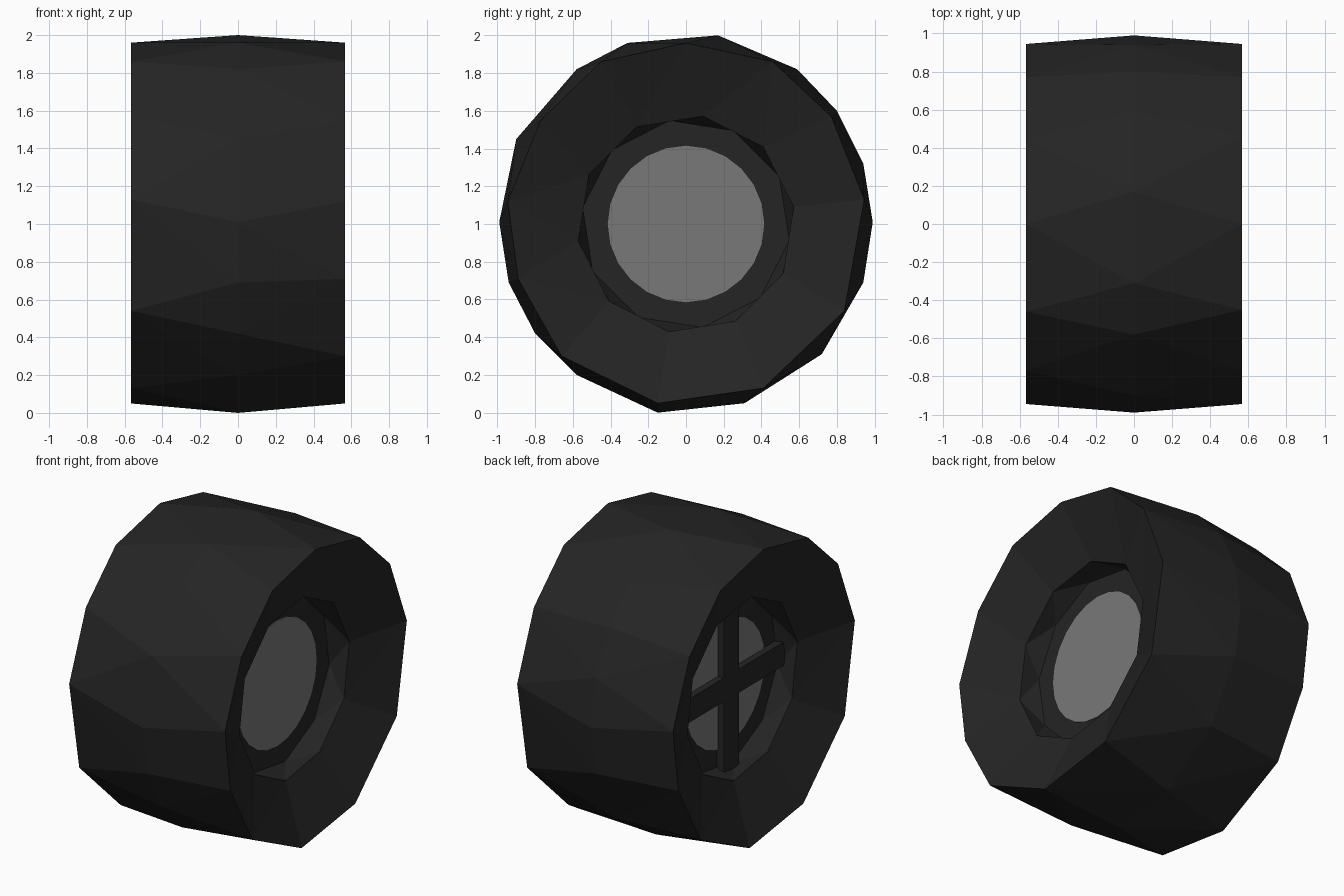
import bpy, bmesh, math

if "Cube" in bpy.data.objects:
    bpy.data.objects.remove(bpy.data.objects["Cube"])


def material(name, v):
    m = bpy.data.materials.new(name)
    m.diffuse_color = (v, v, v, 1)
    m.use_nodes = True
    m.node_tree.nodes["Principled BSDF"].inputs["Base Color"].default_value = m.diffuse_color
    return m


rubber = material("black rubber", 0.018)
metal = material("grey hubcap", 0.19)


def add_object(name, bm, mat):
    bmesh.ops.recalc_face_normals(bm, faces=bm.faces[:])
    me = bpy.data.meshes.new(name)
    bm.to_mesh(me)
    bm.free()
    me.materials.append(mat)
    ob = bpy.data.objects.new(name, me)
    bpy.context.collection.objects.link(ob)
    return ob


def angle(p):
    return math.atan2(p[1] - 1, p[0]) % math.tau


def ring(bm, x, pts):
    """Ring of vertices in the plane x, sorted by angle about the axle."""
    return [bm.verts.new((x, y, z)) for y, z in sorted(pts, key=angle)]


def polygon(n, r, start):
    angs = [math.radians(start) + math.tau * i / n for i in range(n)]
    return [(r * math.cos(a), 1 + r * math.sin(a)) for a in angs]


def zip_rings(bm, a, b):
    """Triangle strip between two rings with different point counts."""
    n, m, i, j = len(a), len(b), 0, 0

    def ang(r, k):
        return angle(r[k % len(r)].co[1:]) + math.tau * (k // len(r))

    while i < n or j < m:
        if j == m or (i < n and ang(a, i) + ang(a, i + 1) < ang(b, j) + ang(b, j + 1)):
            bm.faces.new((a[i % n], a[(i + 1) % n], b[j % m]))
            i += 1
        else:
            bm.faces.new((a[i % n], b[(j + 1) % m], b[j % m]))
            j += 1


def mirror_y(pts):
    return [(-y, z) for y, z in pts]


# Tyre outlines (y, z): irregular crown and shoulder
crown = [(0.17, 2.0), (-0.31, 1.96), (-0.58, 1.82), (-0.9, 1.45), (-0.99, 1.01),
         (-0.94, 0.69), (-0.8, 0.42), (-0.58, 0.2), (-0.15, 0.0), (0.31, 0.05),
         (0.72, 0.31), (0.94, 0.69), (0.99, 1.01), (0.94, 1.32), (0.8, 1.6), (0.59, 1.82)]
shoulder = [(0.0, 1.96), (0.46, 1.86), (0.77, 1.57), (0.945, 1.13), (0.84, 0.54),
            (0.41, 0.13), (-0.15, 0.05), (-0.66, 0.3), (-0.89, 0.71), (-0.945, 1.12),
            (-0.77, 1.55), (-0.45, 1.86)]
FLOOR = 0.28

# Tyre: crown, then dished sidewall, recess wall and hub floor on each side
bm = bmesh.new()
mid = ring(bm, 0, crown)
for s in (1, -1):
    prev = mid
    for x, pts in ((0.567, shoulder),
                   (0.41, polygon(10, 0.578, 9)),
                   (FLOOR, polygon(10, 0.555, 27))):
        nxt = ring(bm, s * x, pts if s > 0 else mirror_y(pts))
        zip_rings(bm, prev, nxt)
        prev = nxt
    bm.faces.new(prev)
add_object("tyre", bm, rubber)

# Hubcap discs: thin plates on the hub floors
for s, name in ((1, "right_hubcap"), (-1, "left_hubcap")):
    bm = bmesh.new()
    inner = ring(bm, s * (FLOOR - 0.002), polygon(24, 0.415, 0))
    outer = ring(bm, s * (FLOOR + 0.006), polygon(24, 0.415, 0))
    zip_rings(bm, inner, outer)
    bm.faces.new(inner)
    bm.faces.new(outer)
    add_object(name, bm, metal)

# Crossed spokes on the left side
for name, size in (("upright_spoke", (0.06, 0.155, 1.16)), ("level_spoke", (0.06, 1.16, 0.155))):
    bm = bmesh.new()
    bmesh.ops.create_cube(bm, size=1)
    bmesh.ops.scale(bm, vec=size, verts=bm.verts)
    bmesh.ops.translate(bm, vec=(-0.3, 0, 1), verts=bm.verts)
    add_object(name, bm, rubber)
